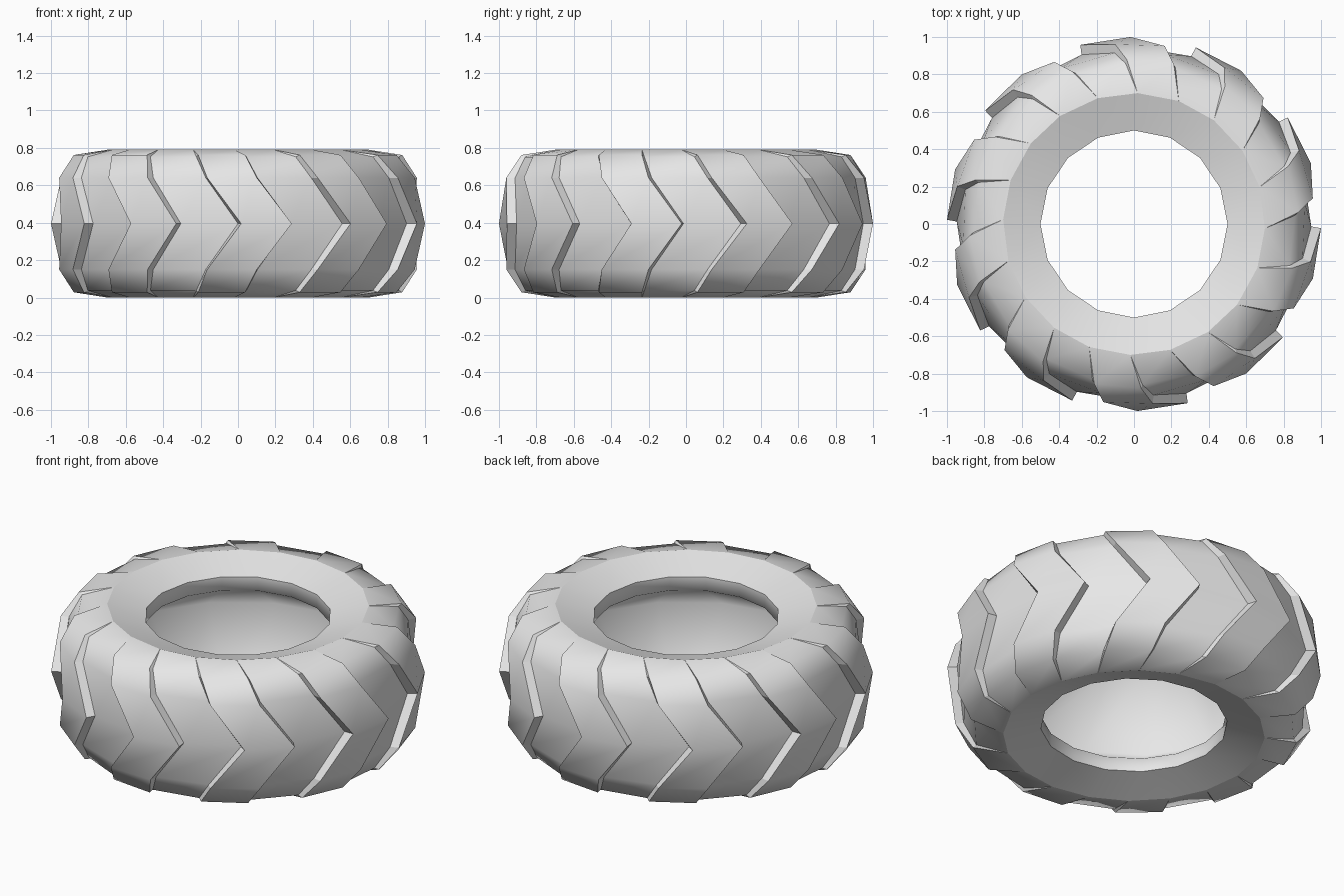
import bpy, bmesh
from math import radians, cos, sin

cube = bpy.data.objects.get("Cube")
if cube:
    bpy.data.objects.remove(cube, do_unlink=True)

HEIGHT = 0.79
MIDDLE = HEIGHT / 2
LUGS = 10
RIM_SIDES = 16

# Tread rows from the middle to the shoulder:
# lug z, lug radius, groove z, groove radius, trailing angle, leading angle
TREAD = [
    (MIDDLE, 1.0, MIDDLE, 0.948, -17.0, -1.3),
    (0.64, 0.966, 0.64, 0.92, -27.8, -12.0),
    (0.762, 0.88, 0.752, 0.86, -32.0, -15.5),
    (0.79, 0.70, 0.79, 0.70, -38.0, -19.6),
]
# Bead lip and V-shaped hollow, from the lip to the middle: radius, z
INSIDE = [(0.5, 0.725), (0.5, 0.645), (0.89, MIDDLE)]

bm = bmesh.new()


def point(radius, degrees, z):
    a = radians(degrees)
    return bm.verts.new((radius * cos(a), radius * sin(a), z))


def tread_row(row, flip):
    lug_z, lug_r, base_z, base_r, trail, lead = row
    if flip:
        lug_z, base_z = HEIGHT - lug_z, HEIGHT - base_z
    taper = 1 if lug_r > base_r else 0
    ring = []
    for i in range(LUGS):
        turn = i * 360 / LUGS
        ring += [point(base_r, trail - taper + turn, base_z),
                 point(lug_r, trail + turn, lug_z),
                 point(lug_r, lead + turn, lug_z),
                 point(base_r, lead + taper / 2 + turn, base_z)]
    return ring


def inside_row(radius, z):
    return [point(radius, i * 360 / RIM_SIDES, z) for i in range(RIM_SIDES)]


def skin(rows):
    """Join neighbouring rings with quads; returns faces by column."""
    n = len(rows[0])
    return [(c, bm.faces.new((a[c], a[(c + 1) % n], b[(c + 1) % n], b[c])))
            for a, b in zip(rows, rows[1:]) for c in range(n)]


# Tread with chevron lugs, mirrored about the middle
rows = [tread_row(r, True) for r in reversed(TREAD[1:])]
rows += [tread_row(r, False) for r in TREAD]
for column, face in skin(rows):
    if column % 2 == 0:  # side walls of the lugs stay crisp
        for e in face.edges:
            e.smooth = False
bmesh.ops.remove_doubles(bm, verts=bm.verts[:], dist=0.0005)

# Lip and hollow interior
lining = [inside_row(r, z) for r, z in INSIDE]
lining += [inside_row(r, HEIGHT - z) for r, z in reversed(INSIDE[:-1])]
skin(lining)

# Sloping sidewalls between shoulder and lip
for top in (True, False):
    border = [e for e in bm.edges if e.is_boundary
              and (e.verts[0].co.z > MIDDLE) == top]
    bmesh.ops.bridge_loops(bm, edges=border)
    for e in border:
        e.smooth = False

# Smooth shading, with creases on all sharp edges but the hollow's middle
bmesh.ops.recalc_face_normals(bm, faces=bm.faces[:])
for f in bm.faces:
    f.smooth = True
hollow = set(lining[len(INSIDE) - 1])
for e in bm.edges:
    if e.calc_face_angle(0) > radians(60) and not hollow.issuperset(e.verts):
        e.smooth = False

mesh = bpy.data.meshes.new("tractor_tire")
bm.to_mesh(mesh)
bm.free()
tire = bpy.data.objects.new("tractor_tire", mesh)
bpy.context.collection.objects.link(tire)

# Plain light grey rubber
grey = bpy.data.materials.new("light_grey")
grey.use_nodes = True
color = (0.8, 0.8, 0.8, 1)
grey.diffuse_color = color
shader = next(n for n in grey.node_tree.nodes if n.type == "BSDF_PRINCIPLED")
shader.inputs["Base Color"].default_value = color
mesh.materials.append(grey)
